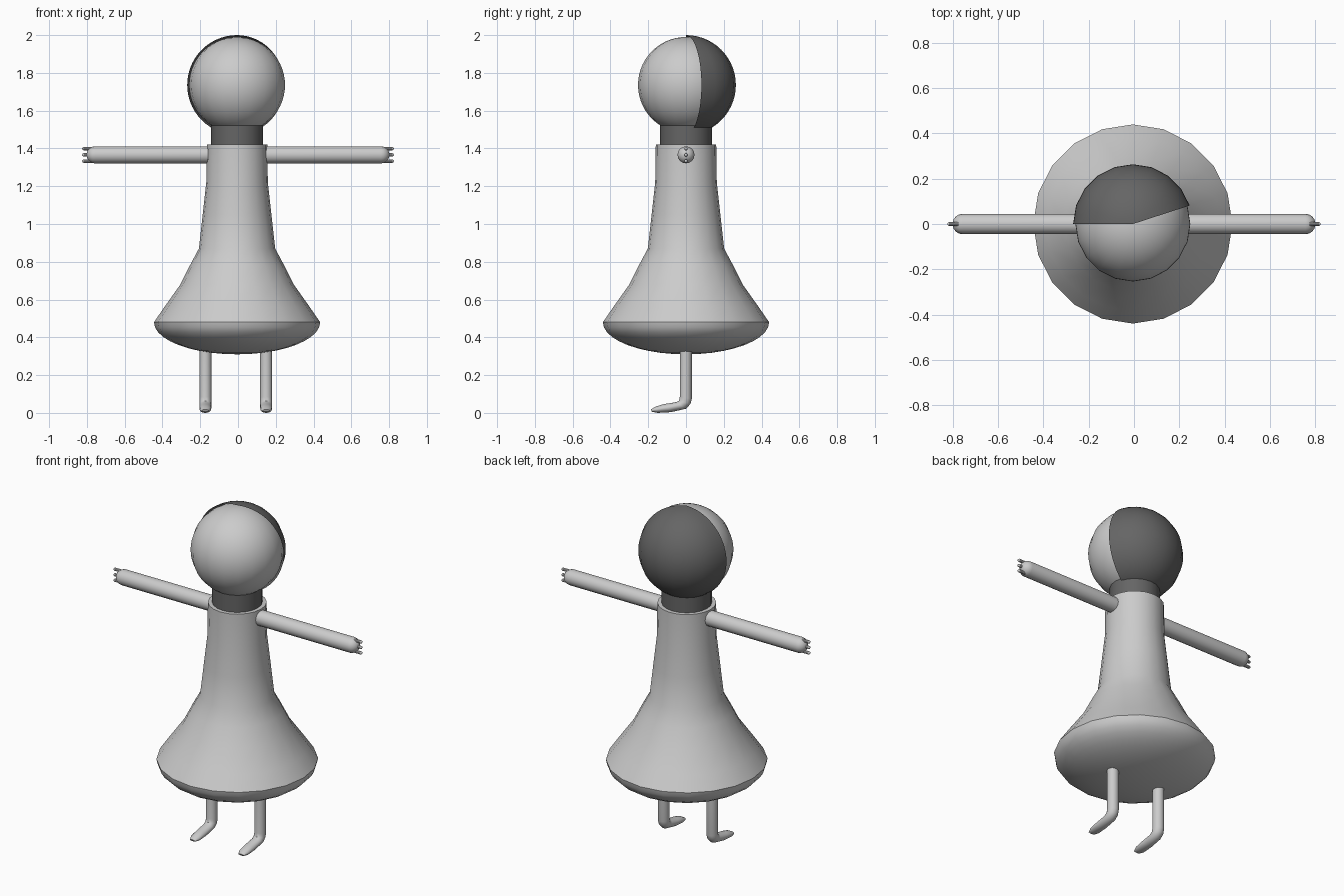
import bpy, bmesh, math
from mathutils import Matrix, Vector

if "Cube" in bpy.data.objects:
    bpy.data.objects.remove(bpy.data.objects["Cube"])

CX = -0.005  # shared axis of body and head


def finish(bm, name, color=None, angle=35):
    me = bpy.data.meshes.new(name)
    bm.to_mesh(me)
    bm.free()
    ob = bpy.data.objects.new(name, me)
    bpy.context.collection.objects.link(ob)
    if color:
        mat = bpy.data.materials.get("dark_grey") or bpy.data.materials.new("dark_grey")
        mat.diffuse_color = color
        mat.use_nodes = True
        mat.node_tree.nodes["Principled BSDF"].inputs["Base Color"].default_value = mat.diffuse_color
        me.materials.append(mat)
    bpy.ops.object.select_all(action='DESELECT')
    ob.select_set(True)
    bpy.context.view_layer.objects.active = ob
    bpy.ops.object.shade_smooth_by_angle(angle=math.radians(angle))
    return ob


def lathe(name, profile, segs=20, start=0, steps=None, matrix=Matrix(), color=None):
    """Spin an (r, z) profile, listed bottom to top, about z."""
    bm = bmesh.new()
    steps = steps or segs
    cols = []
    for i in range(steps + 1):
        a = math.radians(start) + math.tau * i / segs
        cols.append([bm.verts.new((r * math.cos(a), r * math.sin(a), z)) for r, z in profile])
    for a, b in zip(cols, cols[1:]):
        for j in range(len(profile) - 1):
            bm.faces.new((a[j], b[j], b[j + 1], a[j + 1]))
    bmesh.ops.remove_doubles(bm, verts=bm.verts, dist=1e-5)
    bmesh.ops.dissolve_degenerate(bm, edges=bm.edges, dist=1e-6)
    bm.transform(matrix)
    return finish(bm, name, color)


def arc(rx, rz, cz, a0, a1, n):
    """Points on an ellipse in the (r, z) plane, angles in degrees."""
    pts = []
    for i in range(n + 1):
        a = math.radians(a0 + (a1 - a0) * i / n)
        pts.append((max(0, rx * math.cos(a)), cz + rz * math.sin(a)))
    return pts


DARK = (0.13, 0.13, 0.13, 1)
axis = Matrix.Translation((CX, 0, 0))

# Dress with rounded underside and flared skirt
lathe("dress", arc(0.44, 0.17, 0.48, -90, 0, 10) +
      [(0.385, 0.56), (0.30, 0.68), (0.25, 0.78), (0.202, 0.87), (0.182, 1.05),
       (0.163, 1.22), (0.16, 1.42), (0, 1.42)], matrix=axis)

# Neck, head and the half-shell of hair
lathe("neck", [(0.137, 1.40), (0.137, 1.54)], matrix=axis, color=DARK)
lathe("head", arc(0.254, 0.254, 1.736, -90, 90, 28), matrix=axis)
lathe("hair", arc(0.264, 0.264, 1.736, -90, 90, 28), start=18, steps=9, matrix=axis, color=DARK)

# Leg rings: (front y, z), (back y, z), half width
LEG = [((-0.033, 0.36), (0.031, 0.36), 0.032),
       ((-0.033, 0.085), (0.031, 0.075), 0.032),
       ((-0.037, 0.064), (0.024, 0.048), 0.032),
       ((-0.055, 0.056), (0.0, 0.022), 0.032),
       ((-0.115, 0.047), (-0.08, 0.004), 0.032),
       ((-0.16, 0.034), (-0.15, 0.0), 0.030),
       ((-0.187, 0.018), (-0.18, 0.006), 0.019)]


def leg(name, x):
    n = 16
    bm = bmesh.new()
    rings = []
    for f, b, w in LEG:
        front, back = Vector((x, *f)), Vector((x, *b))
        mid, half = (front + back) / 2, (front - back) / 2
        rings.append([bm.verts.new(mid + half * math.cos(math.tau * i / n) +
                                   Vector((w * math.sin(math.tau * i / n), 0, 0)))
                      for i in range(n)])
    for a, b in zip(rings, rings[1:]):
        for i in range(n):
            k = (i + 1) % n
            bm.faces.new((a[i], a[k], b[k], b[i]))
    bm.faces.new(rings[0])
    bm.faces.new(rings[-1])
    bmesh.ops.recalc_face_normals(bm, faces=bm.faces)
    finish(bm, name, angle=45)


# Paired arms with three fingers each, and legs
for side, s in (("right", -1), ("left", 1)):
    turn = Matrix.Rotation(s * math.pi / 2, 4, 'Y')
    lathe(side + "_arm", [(0.045, 0.14)] + arc(0.045, 0.045, 0.757, 0, 90, 6), segs=16,
          matrix=Matrix.Translation((0, 0, 1.366)) @ turn)
    for i, dz in enumerate((-0.033, 0, 0.033)):
        lathe(f"{side}_finger_{i + 1}", [(0.009, 0.765)] + arc(0.009, 0.009, 0.816, 0, 90, 4), segs=10,
              matrix=Matrix.Translation((0, 0, 1.366 + dz)) @ turn)
    leg(side + "_leg", s * 0.161 - 0.012)
